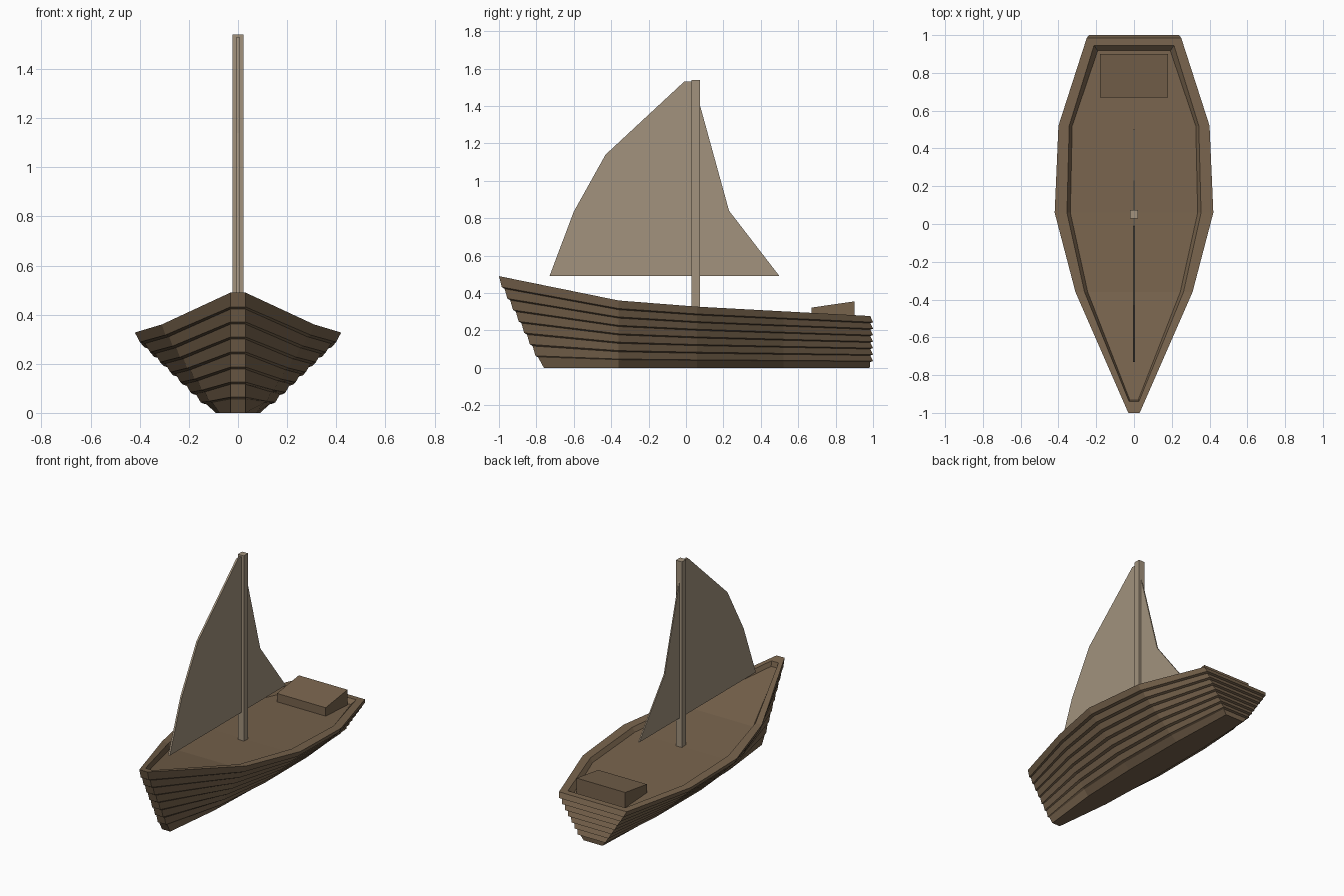
import bpy, bmesh

if "Cube" in bpy.data.objects:
    bpy.data.objects.remove(bpy.data.objects["Cube"])


def material(name, rgb):
    m = bpy.data.materials.new(name)
    m.diffuse_color = (*rgb, 1)
    m.use_nodes = True
    m.node_tree.nodes["Principled BSDF"].inputs["Base Color"].default_value = m.diffuse_color
    return m


HULL = material("brown wood", (0.185, 0.125, 0.073))
CLOTH = material("pale tan", (0.36, 0.288, 0.205))


def finish(bm, name, mat):
    bmesh.ops.recalc_face_normals(bm, faces=bm.faces[:])
    me = bpy.data.meshes.new(name)
    bm.to_mesh(me)
    bm.free()
    me.materials.append(mat)
    ob = bpy.data.objects.new(name, me)
    bpy.context.collection.objects.link(ob)
    return ob


def extrude_yz(name, pts, half_width, mat):
    """Side profile in the y-z plane, given thickness along x."""
    bm = bmesh.new()
    f = bm.faces.new([bm.verts.new((-half_width, y, z)) for y, z in pts])
    r = bmesh.ops.extrude_face_region(bm, geom=[f])
    vs = [v for v in r["geom"] if isinstance(v, bmesh.types.BMVert)]
    bmesh.ops.translate(bm, verts=vs, vec=(2 * half_width, 0, 0))
    return finish(bm, name, mat)


# Hull stations, bow to stern: sheer line (x, y, z), keel line (x, y),
# inner rim edge (x, y) and deck edge (x, y)
SHEER = [(.03, -1, .49), (.31, -.36, .36), (.42, .06, .327), (.40, .52, .302), (.25, .985, .277)]
KEEL = [(.03, -.76), (.075, -.36), (.09, .06), (.088, .52), (.07, .98)]
RIM = [(.026, -.94, .478), (.262, -.36, .36), (.355, .06, .327), (.343, .52, .302), (.212, .945, .279)]
DECK = [(.022, -.932, .445), (.245, -.36, .332), (.337, .06, .299), (.327, .52, .274), (.192, .918, .252)]
PLANKS = 8


def station_ring(s, t, stern_y=None):
    """Half ring: s blends keel to sheer outline, t blends height."""
    ring = []
    for (tx, ty, tz), (bx, by) in zip(SHEER, KEEL):
        ring.append([bx + (tx - bx) * s, by + (ty - by) * s, tz * t])
    if stern_y is not None:
        ring[-1][1] = stern_y
    return ring


# Lapped planks: each lower edge overhangs the plank beneath
halves = []
for k in range(PLANKS):
    lo, hi = k / PLANKS, (k + 1) / PLANKS
    if k == 0:
        halves.append(station_ring(0, 0, .982))
    else:
        halves.append(station_ring((k + .5) / PLANKS, lo + .006, 1.0))
    last = k == PLANKS - 1
    halves.append(station_ring(hi, hi if last else hi - .012, .985))
halves += [RIM, DECK]

bm = bmesh.new()
loops = []
for half in halves:
    right = [bm.verts.new(p) for p in half]
    left = [bm.verts.new((-p[0], p[1], p[2])) for p in half]
    loops.append(right + left[::-1])
n = len(loops[0])
for a, b in zip(loops, loops[1:]):
    for i in range(n):
        j = (i + 1) % n
        bm.faces.new((a[i], a[j], b[j], b[i]))
# Bottom and deck, closed with cross strips
for ring in (loops[0], loops[-1]):
    for i in range(n // 2 - 1):
        bm.faces.new((ring[i], ring[i + 1], ring[n - 2 - i], ring[n - 1 - i]))
finish(bm, "hull", HULL)

# Stern hatch with sloping lid
extrude_yz("stern_hatch", [(.67, .255), (.90, .245), (.90, .355), (.67, .322)], .18, HULL)

# Mast and sails
extrude_yz("mast", [(.03, .28), (.075, .28), (.075, 1.54), (.03, 1.54)], .022, CLOTH)
extrude_yz("main_sail", [(.032, .49), (.032, 1.53), (-.01, 1.53), (-.43, 1.14),
                         (-.60, .835), (-.73, .49)], .006, CLOTH)
extrude_yz("rear_sail", [(.073, .49), (.50, .49), (.23, .84), (.073, 1.41)], .004, CLOTH)
